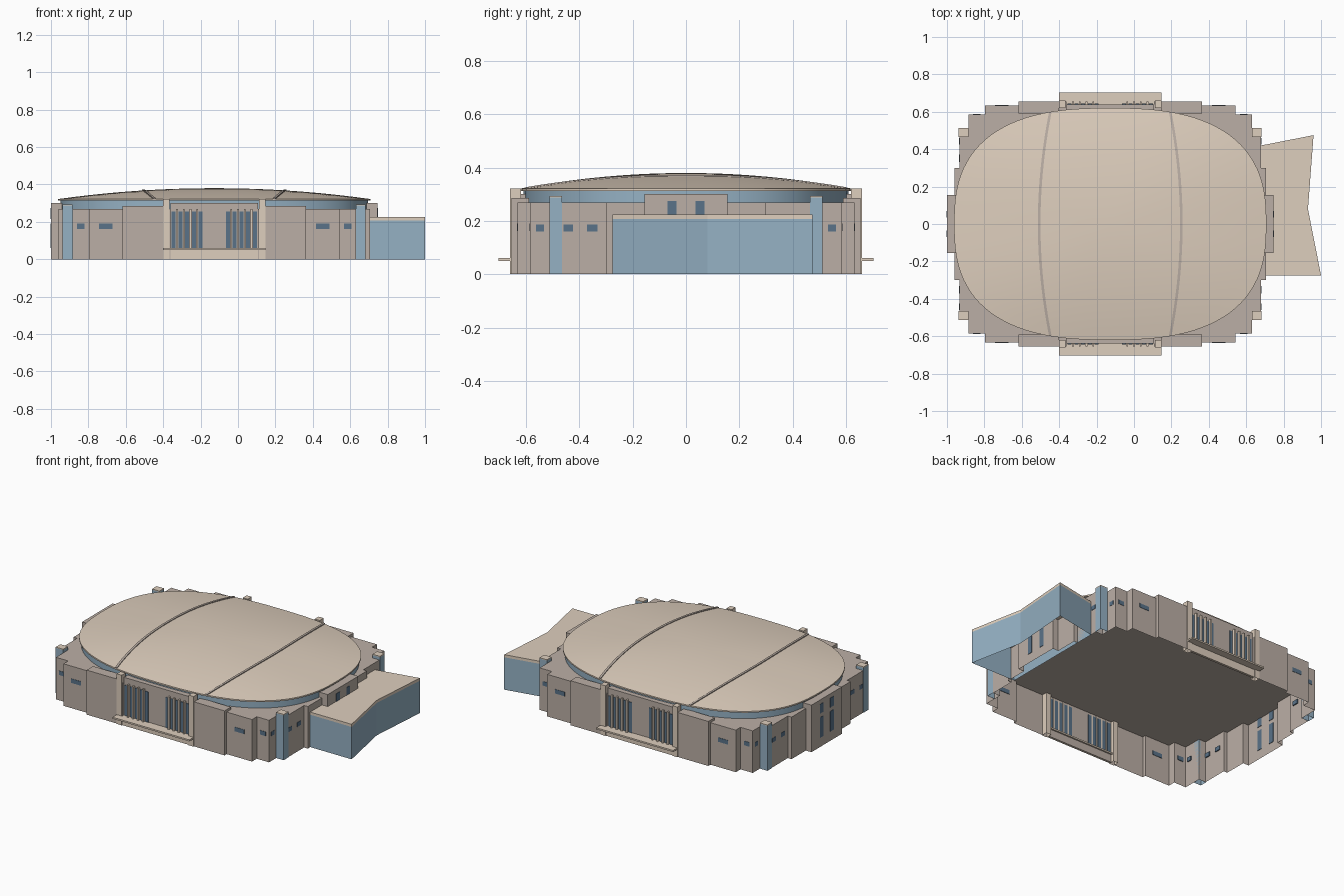
import bpy, bmesh, math

if "Cube" in bpy.data.objects:
    bpy.data.objects.remove(bpy.data.objects["Cube"])

CX = -0.127  # arena centre; the annex shifts it left of the origin


def mat(name, rgb):
    m = bpy.data.materials.new(name)
    m.diffuse_color = (*rgb, 1)
    m.use_nodes = True
    m.node_tree.nodes["Principled BSDF"].inputs["Base Color"].default_value = m.diffuse_color
    return m


STONE = mat("stone", (0.50, 0.43, 0.38))
TAN = mat("tan", (0.73, 0.62, 0.51))
BLUE = mat("blue_panel", (0.30, 0.44, 0.55))
GLASS = mat("dark_glass", (0.10, 0.17, 0.25))


def finish(name, bm, m, smooth=False):
    bmesh.ops.recalc_face_normals(bm, faces=bm.faces)
    me = bpy.data.meshes.new(name)
    bm.to_mesh(me)
    bm.free()
    me.materials.append(m)
    ob = bpy.data.objects.new(name, me)
    bpy.context.collection.objects.link(ob)
    if smooth:
        bpy.ops.object.select_all(action='DESELECT')
        ob.select_set(True)
        bpy.context.view_layer.objects.active = ob
        bpy.ops.object.shade_smooth_by_angle(angle=math.radians(30))
    return ob


def prism(name, pts, z0, z1, m, bottom=False, top=True, smooth=False):
    """Vertical walls around an outline, optionally capped."""
    bm = bmesh.new()
    lo = [bm.verts.new((x, y, z0)) for x, y in pts]
    hi = [bm.verts.new((x, y, z1)) for x, y in pts]
    n = len(pts)
    for i in range(n):
        j = (i + 1) % n
        bm.faces.new((lo[i], lo[j], hi[j], hi[i]))
    if top:
        bm.faces.new(hi)
    if bottom:
        bm.faces.new(lo[::-1])
    return finish(name, bm, m, smooth)


def block(name, x0, x1, y0, y1, z0, z1, m, bottom=True):
    """Box given relative to the arena centre."""
    pts = [(CX + x0, y0), (CX + x1, y0), (CX + x1, y1), (CX + x0, y1)]
    return prism(name, pts, z0, z1, m, bottom)


def sym(name, x0, x1, y0, y1, z0, z1, m, bottom=True):
    """The same box in all four quadrants."""
    for sx, a in ((1, "right"), (-1, "left")):
        for sy, b in ((1, "back"), (-1, "front")):
            xs, ys = sorted((sx * x0, sx * x1)), sorted((sy * y0, sy * y1))
            block(f"{name}_{b}_{a}", *xs, *ys, z0, z1, m, bottom)


# Stepped outer wall, open underneath, closed by a terrace deck
quad = [(.873, .155), (.833, .155), (.833, .30), (.807, .30), (.807, .465),
        (.757, .465), (.757, .585), (.67, .585), (.67, .633), (.49, .633),
        (.49, .655), (.235, .655), (.235, .64)]
outline = (quad + [(-x, y) for x, y in quad[::-1]]
           + [(-x, -y) for x, y in quad] + [(x, -y) for x, y in quad[::-1]])
prism("outer_wall", [(CX + x, y) for x, y in outline], 0, .27, STONE)

# Raised parapets over the long sides and ends
sym("side_parapet", .273, .49, .59, .655, .27, .286, STONE, False)
for s, n in ((1, "back"), (-1, "front")):
    ys = sorted((s * .59, s * .64))
    block(f"{n}_entrance_parapet", -.235, .235, *ys, .27, .302, STONE, False)
    ys = sorted((s * .63, s * .703))
    block(f"{n}_balcony", -.273, .273, *ys, .05, .06, TAN)
    ys = sorted((s * .64, s * .655))
    block(f"{n}_base_panel", -.235, .235, *ys, 0, .05, TAN)
for s, n in ((1, "right"), (-1, "left")):
    xs = sorted((s * .80, s * .873))
    block(f"{n}_end_parapet", *xs, -.155, .155, .27, .302, STONE, False)

# Entrance posts and blue corner pillars
sym("entrance_post", .238, .273, .62, .66, 0, .322, TAN, False)
sym("corner_pillar", .757, .81, .465, .512, 0, .288, BLUE, False)
sym("pillar_cap", .757, .81, .465, .512, .288, .294, TAN)

# Tall entrance glazing with mullions
for i in range(5):
    x = .073 + i * .036
    sym(f"entrance_window_{i}", x - .011, x + .011, .638, .643, .06, .255, GLASS)
for i in range(4):
    x = .091 + i * .036
    sym(f"mullion_{i}", x - .005, x + .005, .638, .656, .06, .268, TAN)

# Small windows on the stepped corners
sym("wall_window", .545, .615, .63, .635, .163, .19, GLASS)
sym("corner_window", .695, .735, .58, .587, .163, .19, GLASS)
sym("outer_side_window", .75, .759, .533, .563, .16, .187, GLASS)
sym("mid_side_window", .80, .809, .425, .46, .16, .187, GLASS)
sym("inner_side_window", .80, .809, .332, .372, .16, .187, GLASS)
sym("end_window_low", .87, .875, .035, .07, .06, .19, GLASS)
sym("end_window_high", .87, .875, .035, .07, .215, .275, GLASS)

# Roof: shallow dome on a rounded-rectangle plan
A, B, N, SEG = .835, .62, 2.6, 96


def rim(r):
    out = []
    for i in range(SEG):
        t = 2 * math.pi * i / SEG
        c, s = math.cos(t), math.sin(t)
        out.append((CX + r * A * math.copysign(abs(c) ** (2 / N), c),
                    r * B * math.copysign(abs(s) ** (2 / N), s)))
    return out


def roof_z(x, y):
    r = (abs((x - CX) / A) ** N + abs(y / B) ** N) ** (1 / N)
    return .322 + .058 * (1 - min(r, 1) ** 2)


prism("roof_band", rim(.985), .27, .314, BLUE, top=False, smooth=True)
bm = bmesh.new()
rings = [[bm.verts.new((x, y, z)) for x, y in rim(r)]
         for r, z in [(.98, .313), (1, .313)]]
for k in range(10, 0, -1):
    r = k / 10
    rings.append([bm.verts.new((x, y, .322 + .058 * (1 - r * r))) for x, y in rim(r)])
peak = bm.verts.new((CX, 0, .38))
for a, b in zip(rings, rings[1:]):
    for i in range(SEG):
        j = (i + 1) % SEG
        bm.faces.new((a[i], a[j], b[j], b[i]))
for i in range(SEG):
    bm.faces.new((rings[-1][i], rings[-1][(i + 1) % SEG], peak))
finish("roof", bm, TAN, True)

# Two bowed ribs running front to back over the roof
for s, n in ((1, "right"), (-1, "left")):
    bm = bmesh.new()
    prev = None
    for k in range(33):
        y = -.6 + 1.2 * k / 32
        x = CX + s * (.38 - .06 * (y / .6) ** 2)
        z = roof_z(x, y)
        cur = [bm.verts.new((x + dx, y, z + dz)) for dx, dz in
               ((-.007, -.004), (-.007, .005), (.007, .005), (.007, -.004))]
        if prev:
            for i in range(4):
                j = (i + 1) % 4
                bm.faces.new((prev[i], prev[j], cur[j], cur[i]))
        else:
            bm.faces.new(cur)
        prev = cur
    bm.faces.new(prev)
    finish(f"{n}_roof_rib", bm, STONE)

# Angular annex on the right end
annex = [(.68, -.275), (1.0, -.275), (.93, .08), (.96, .475), (.68, .42)]
prism("annex_walls", annex, 0, .208, BLUE, top=False)
prism("annex_roof", annex, .208, .225, TAN, bottom=True)
